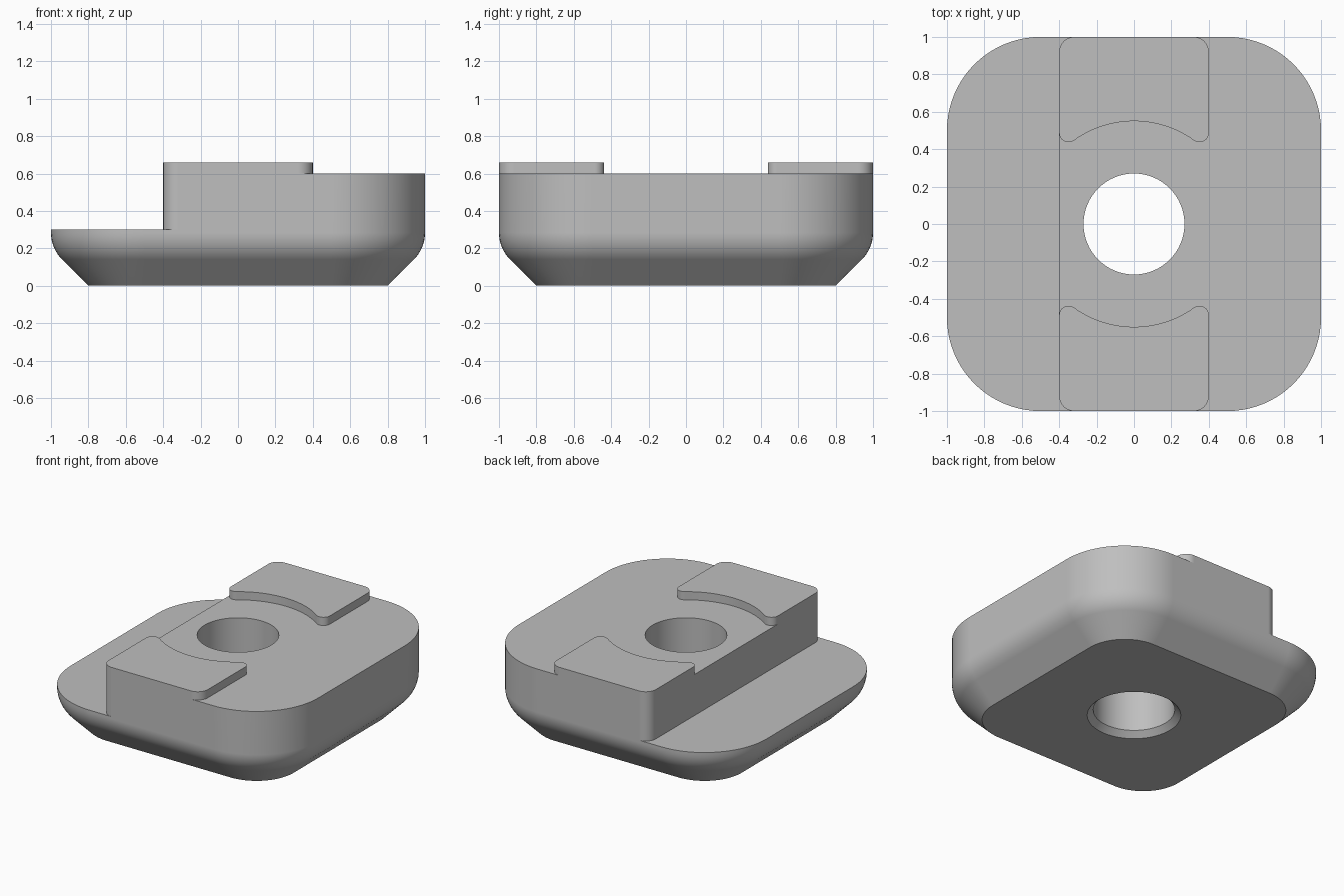
import bpy, bmesh
from math import radians, cos, sin, pi, atan2, sqrt

cube = bpy.data.objects.get("Cube")
if cube:
    bpy.data.objects.remove(cube, do_unlink=True)

grey = bpy.data.materials.new("plain_grey")
grey.use_nodes = True
colour = (0.52, 0.52, 0.52, 1)
grey.diffuse_color = colour
grey.node_tree.nodes["Principled BSDF"].inputs["Base Color"].default_value = colour


def arc(cx, cy, r, a0, a1, steps=12):
    """Points along a circular arc, angles in radians."""
    return [(cx + r * cos(a0 + (a1 - a0) * i / steps),
             cy + r * sin(a0 + (a1 - a0) * i / steps)) for i in range(steps + 1)]


def loft(name, rings):
    """Closed solid through (outline, height) rings of equal point count."""
    bm = bmesh.new()
    loops = [[bm.verts.new((x, y, z)) for x, y in pts] for pts, z in rings]
    for low, high in zip(loops, loops[1:]):
        for i in range(len(low)):
            j = (i + 1) % len(low)
            bm.faces.new((low[i], low[j], high[j], high[i]))
    bm.faces.new(loops[0][::-1])
    bm.faces.new(loops[-1])
    bmesh.ops.recalc_face_normals(bm, faces=bm.faces)
    mesh = bpy.data.meshes.new(name)
    bm.to_mesh(mesh)
    bm.free()
    mesh.materials.append(grey)
    obj = bpy.data.objects.new(name, mesh)
    bpy.context.collection.objects.link(obj)
    return obj


def rounded_square(inset):
    """Square outline whose corner centres stay fixed as it shrinks."""
    r, c = 0.5 - inset, 0.5
    pts = []
    for k, (sx, sy) in enumerate(((1, 1), (-1, 1), (-1, -1), (1, -1))):
        pts += arc(sx * c, sy * c, r, k * pi / 2, (k + 1) * pi / 2, 20)
    return pts


def mirrored(half):
    """Front half of an outline completed by its reflection to the back."""
    return half + [(x, -y) for x, y in reversed(half)]


# Body: 45 degree chamfer blended into vertical walls
FILLET = 0.2
blend_top = 0.2 + FILLET * (sqrt(2) - 1)
rings = [(rounded_square(0.2), 0)]
for i in range(9):
    a = radians(45) * (1 - i / 8)
    rings.append((rounded_square(FILLET * (1 - cos(a))), blend_top - FILLET * sin(a)))
rings.append((rounded_square(0), 0.66))
body = loft("clamp_block", rings)

# Cutter for the low shelf along the right side
shelf = mirrored([(-1.2, -1.2), (-0.32, -1.2)] + arc(-0.32, -0.92, 0.08, -pi / 2, -pi))

# Cutter that leaves the two raised pads
HOLLOW, TIP, TIP_X = 0.55, 0.05, 0.35
tip_y = -sqrt((HOLLOW + TIP) ** 2 - TIP_X ** 2)
t = atan2(-tip_y, TIP_X)
around_pads = mirrored(
    [(1.2, -1.2), (0.32, -1.2)]
    + arc(0.32, -0.92, 0.08, -pi / 2, 0)
    + arc(TIP_X, tip_y, TIP, 0, pi - t)
    + arc(0, 0, HOLLOW, -t, t - pi, 24)[1:-1]
    + arc(-TIP_X, tip_y, TIP, t, pi)
    + [(-0.6, tip_y)])


def circle(r):
    return arc(0, 0, r, 0, 2 * pi, 64)[:-1]


cutters = [
    loft("shelf_cutter", [(shelf, 0.3), (shelf, 1)]),
    loft("pad_cutter", [(around_pads, 0.6), (around_pads, 1)]),
    # Bolt hole with a small countersink underneath
    loft("hole_cutter", [(circle(0.41), -0.1), (circle(0.27), 0.04), (circle(0.27), 1)]),
]

bpy.ops.object.select_all(action='DESELECT')
bpy.context.view_layer.objects.active = body
body.select_set(True)
for cutter in cutters:
    cutter.hide_render = True
    mod = body.modifiers.new(cutter.name, 'BOOLEAN')
    mod.operation = 'DIFFERENCE'
    mod.solver = 'EXACT'
    mod.object = cutter
    bpy.ops.object.modifier_apply(modifier=mod.name)
for cutter in cutters:
    bpy.data.objects.remove(cutter, do_unlink=True)

# Smooth curved walls, crisp edges
bpy.ops.object.shade_smooth_by_angle(angle=radians(30))
weighted = body.modifiers.new("even_shading", 'WEIGHTED_NORMAL')
weighted.keep_sharp = True
